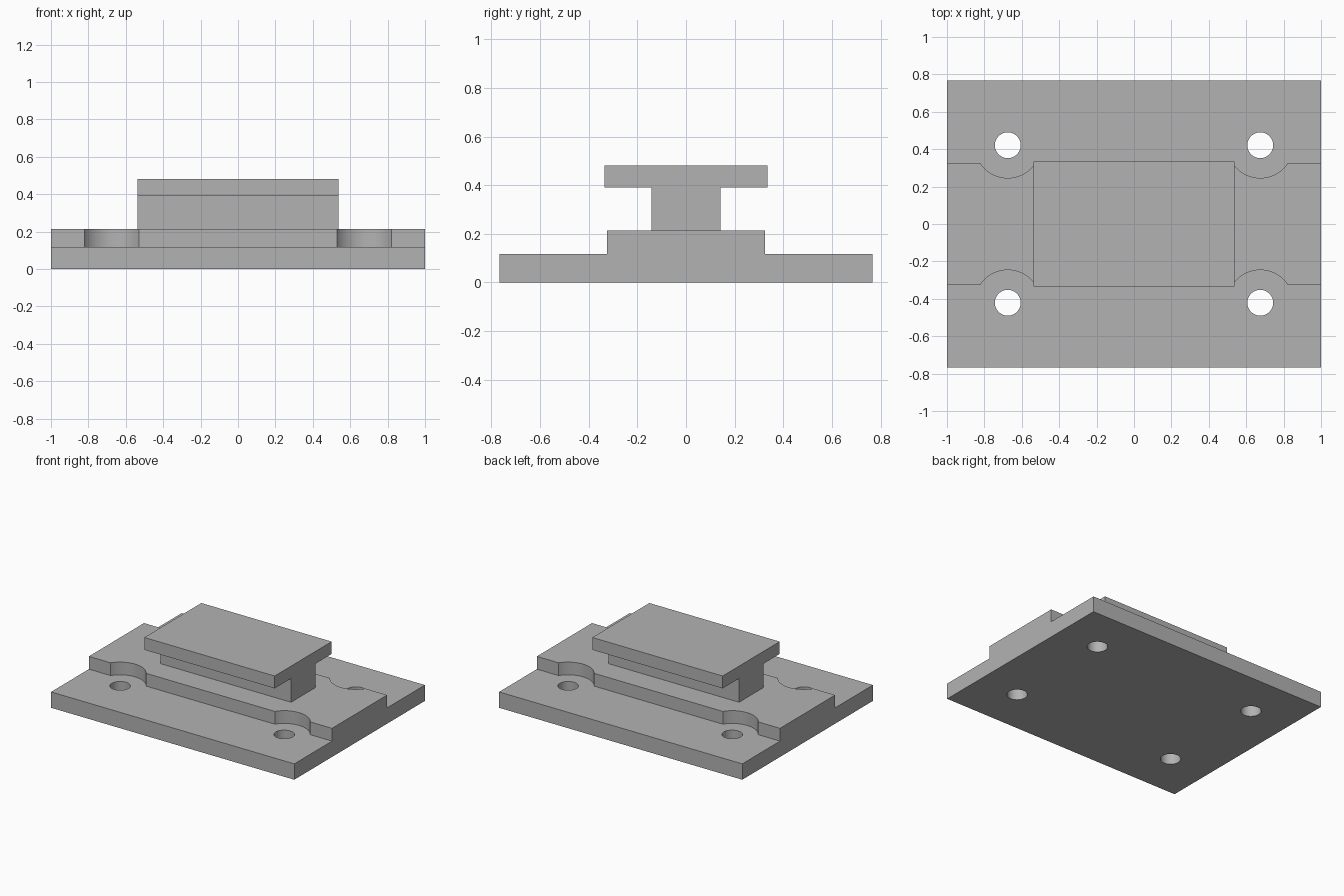
import bpy
import bmesh
from math import cos, sin, tau

cube = bpy.data.objects.get("Cube")
if cube:
    bpy.data.objects.remove(cube, do_unlink=True)

GREY = (0.45, 0.45, 0.45, 1)
metal = bpy.data.materials.new("plain grey")
metal.use_nodes = True
metal.diffuse_color = GREY
metal.node_tree.nodes["Principled BSDF"].inputs["Base Color"].default_value = GREY

# Main heights and bolt layout
BASE_TOP, STEP_TOP, WEB_TOP, CAP_TOP = 0.118, 0.213, 0.39, 0.482
HOLE_X, HOLE_Y = 0.675, 0.421


def prism(name, outline, place, lo, hi):
    """Extrude a closed outline; place(a, b, c) turns it into x, y, z."""
    bm = bmesh.new()
    bottom = [bm.verts.new(place(a, b, lo)) for a, b in outline]
    top = [bm.verts.new(place(a, b, hi)) for a, b in outline]
    bm.faces.new(bottom)
    bm.faces.new(top)
    n = len(outline)
    for i in range(n):
        j = (i + 1) % n
        bm.faces.new((bottom[i], bottom[j], top[j], top[i]))
    bmesh.ops.recalc_face_normals(bm, faces=bm.faces)
    mesh = bpy.data.meshes.new(name)
    bm.to_mesh(mesh)
    bm.free()
    mesh.materials.append(metal)
    obj = bpy.data.objects.new(name, mesh)
    bpy.context.collection.objects.link(obj)
    return obj


def along_x(a, b, c):
    return (c, a, b)


def along_z(a, b, c):
    return (a, b, c)


def mirrored(half):
    return half + [(-y, z) for y, z in reversed(half)]


def circle(x, y, r, n=64):
    return [(x + r * cos(tau * i / n), y + r * sin(tau * i / n)) for i in range(n)]


def combine(target, tool, operation):
    mod = target.modifiers.new(tool.name, "BOOLEAN")
    mod.operation = operation
    mod.solver = "EXACT"
    mod.object = tool
    bpy.context.view_layer.objects.active = target
    bpy.ops.object.modifier_apply(modifier=mod.name)
    bpy.data.objects.remove(tool, do_unlink=True)


# Stepped base plate
plate = prism("mounting_plate", mirrored([
    (0.767, 0), (0.767, BASE_TOP), (0.324, BASE_TOP), (0.324, STEP_TOP)]),
    along_x, -1, 1)

# T-shaped rail, sunk slightly into the step
rail = prism("t_rail", mirrored([
    (0.142, STEP_TOP - 0.05), (0.142, WEB_TOP), (0.335, WEB_TOP), (0.335, CAP_TOP)]),
    along_x, -0.536, 0.536)
combine(plate, rail, "UNION")

# Bolt holes and the bolt-head clearances in the step
for sx in (-1, 1):
    for sy in (-1, 1):
        x, y = sx * HOLE_X, sy * HOLE_Y
        clearance = prism("clearance_cutter", circle(x, y, 0.175), along_z,
                          BASE_TOP, STEP_TOP + 0.1)
        combine(plate, clearance, "DIFFERENCE")
        hole = prism("hole_cutter", circle(x, y, 0.069), along_z,
                     -0.1, STEP_TOP + 0.1)
        combine(plate, hole, "DIFFERENCE")

# Smooth the curved walls, keep the edges crisp
bpy.ops.object.select_all(action="DESELECT")
plate.select_set(True)
bpy.context.view_layer.objects.active = plate
bpy.ops.object.shade_smooth_by_angle()
